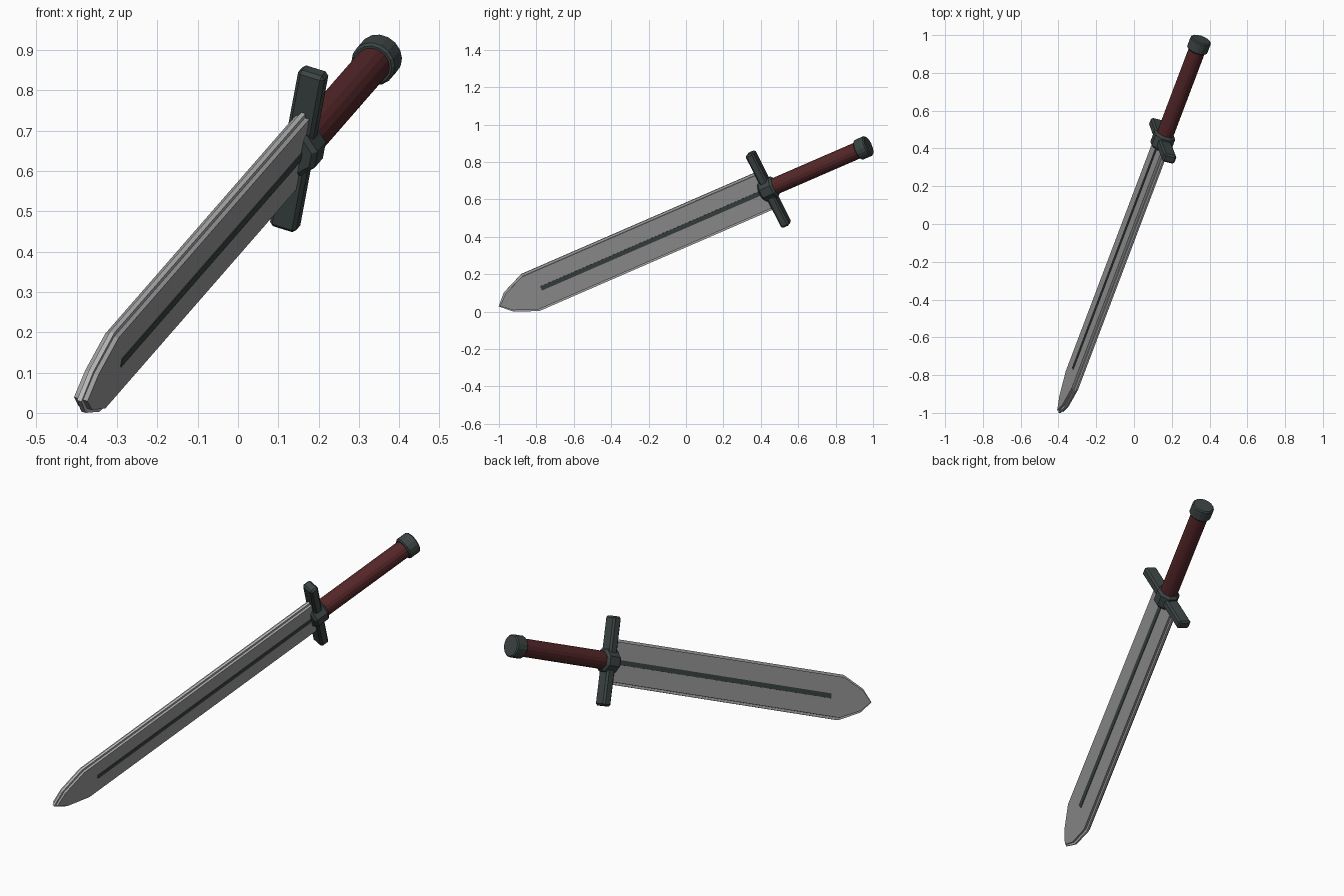
import bpy, bmesh, math
from mathutils import Matrix, Vector

if "Cube" in bpy.data.objects:
    bpy.data.objects.remove(bpy.data.objects["Cube"])

# Sword frame: local x = blade width, y = blade normal, z = towards the pommel
d = Vector((0.328, 0.866, 0.376)).normalized()
w = Vector((0.164, -0.446, 0.879))
w = (w - d * w.dot(d)).normalized()
n = d.cross(w)
FRAME = Matrix((w, n, d)).transposed().to_4x4()
FRAME.translation = (0.15, 0.44, 0.655)


def material(name, rgb):
    m = bpy.data.materials.new(name)
    m.diffuse_color = (*rgb, 1)
    m.use_nodes = True
    m.node_tree.nodes["Principled BSDF"].inputs["Base Color"].default_value = m.diffuse_color
    return m


STEEL = material("steel", (0.33, 0.33, 0.33))
EDGE = material("bright_edge_steel", (0.47, 0.47, 0.47))
IRON = material("dark_iron", (0.045, 0.06, 0.058))
LEATHER = material("red_leather", (0.09, 0.02, 0.022))
parts = []


def finish(name, bm, mat, bevel=0):
    if bevel:
        bmesh.ops.bevel(bm, geom=bm.edges[:], offset=bevel, segments=1, affect='EDGES')
    bmesh.ops.recalc_face_normals(bm, faces=bm.faces[:])
    bm.transform(FRAME)
    mesh = bpy.data.meshes.new(name)
    bm.to_mesh(mesh)
    bm.free()
    mesh.materials.append(mat)
    ob = bpy.data.objects.new(name, mesh)
    bpy.context.collection.objects.link(ob)
    parts.append(ob)


def box(name, size, centre, mat, bevel=0):
    bm = bmesh.new()
    bmesh.ops.create_cube(bm, size=1)
    bm.transform(Matrix.Translation(centre) @ Matrix.Diagonal((*size, 1)))
    finish(name, bm, mat, bevel)


def cylinder(name, r, z0, z1, sides, mat, chamfer=0):
    # rings of a round bar, with an optional chamfer on both rims
    bm = bmesh.new()
    rings = [(r - chamfer, z0), (r, z0 + chamfer), (r, z1 - chamfer), (r - chamfer, z1)]
    if not chamfer:
        rings = [(r, z0), (r, z1)]
    vs = [[bm.verts.new((rr * math.cos(a), rr * math.sin(a), z))
           for a in [2 * math.pi * (i + 0.5) / sides for i in range(sides)]] for rr, z in rings]
    for a, b in zip(vs, vs[1:]):
        for i in range(sides):
            j = (i + 1) % sides
            bm.faces.new((a[i], a[j], b[j], b[i]))
    bm.faces.new(vs[0][::-1])
    bm.faces.new(vs[-1])
    finish(name, bm, mat)


def slab(name, inset, y0, y1, mat):
    # blade outline: half profile mirrored across the width
    half = [(0.111 - inset, -0.01), (0.111 - inset, -1.472 + inset * 0.3),
            (0.058 - inset * 0.7, -1.604 + inset * 0.7)]
    outline = half + [(0, -1.666 + inset)] + [(-x, z) for x, z in reversed(half)]
    bm = bmesh.new()
    face = bm.faces.new([bm.verts.new((x, y0, z)) for x, z in outline])
    ext = bmesh.ops.extrude_face_region(bm, geom=[face])["geom"]
    bmesh.ops.translate(bm, vec=(0, y1 - y0, 0),
                        verts=[g for g in ext if isinstance(g, bmesh.types.BMVert)])
    finish(name, bm, mat)


# Blade: wide bright core between two slightly smaller plates
slab("blade_edge", 0, -0.006, 0.006, EDGE)
slab("blade_plate_right", 0.012, 0.006, 0.018, STEEL)
slab("blade_plate_left", 0.012, -0.018, -0.006, STEEL)

# Dark central strip on both faces
for side, y in (("right", 0.0185), ("left", -0.0185)):
    box("fuller_" + side, (0.024, 0.004, 1.39), (0, y, -0.705), IRON)

# Guard, hub, grip and pommel
box("crossguard", (0.44, 0.07, 0.048), (0, 0, -0.003), IRON, 0.009)
cylinder("guard_hub", 0.06, -0.045, 0.042, 8, IRON, 0.012)
cylinder("grip", 0.045, 0.03, 0.56, 16, LEATHER)
cylinder("pommel", 0.057, 0.55, 0.616, 16, IRON, 0.006)

# Stand on the ground and centre on x and y
pts = [v.co for o in parts for v in o.data.vertices]
lo = Vector([min(p[i] for p in pts) for i in range(3)])
hi = Vector([max(p[i] for p in pts) for i in range(3)])
shift = Vector((-(lo.x + hi.x) / 2, -(lo.y + hi.y) / 2, -lo.z))
for o in parts:
    o.data.transform(Matrix.Translation(shift))
